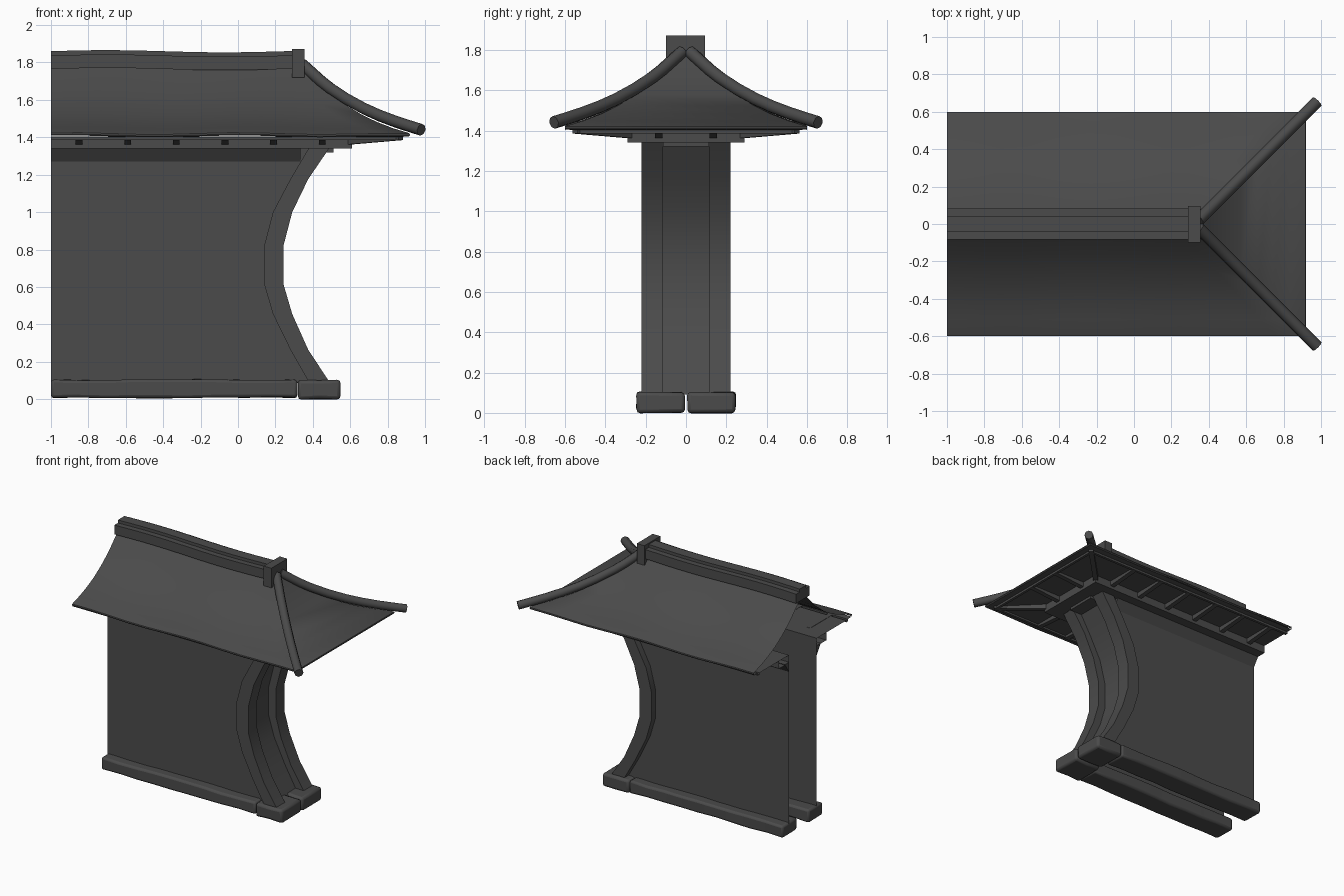
import bpy, bmesh, math, random
from mathutils import Vector

if "Cube" in bpy.data.objects:
    bpy.data.objects.remove(bpy.data.objects["Cube"])

random.seed(4)
dark = bpy.data.materials.new('dark_grey')
dark.diffuse_color = (0.07, 0.07, 0.07, 1)
dark.use_nodes = True
dark.node_tree.nodes["Principled BSDF"].inputs["Base Color"].default_value = dark.diffuse_color


def finish(name, bm, smooth=None):
    bmesh.ops.remove_doubles(bm, verts=bm.verts, dist=0.0005)
    bmesh.ops.recalc_face_normals(bm, faces=bm.faces)
    me = bpy.data.meshes.new(name)
    bm.to_mesh(me)
    bm.free()
    me.materials.append(dark)
    ob = bpy.data.objects.new(name, me)
    bpy.context.collection.objects.link(ob)
    if smooth:
        bpy.ops.object.select_all(action='DESELECT')
        ob.select_set(True)
        bpy.context.view_layer.objects.active = ob
        bpy.ops.object.shade_smooth_by_angle(angle=math.radians(smooth))
    return ob


def prism(name, pts, a, b, axis='y', smooth=None):
    """Extrude a closed outline from a to b; axis y uses (x,z), axis x uses (y,z)."""
    bm = bmesh.new()
    place = (lambda p, d: (p[0], d, p[1])) if axis == 'y' else (lambda p, d: (d, p[0], p[1]))
    ra, rb = [[bm.verts.new(place(p, d)) for p in pts] for d in (a, b)]
    bm.faces.new(ra)
    bm.faces.new(rb)
    for i in range(len(pts)):
        j = (i + 1) % len(pts)
        bm.faces.new((ra[i], ra[j], rb[j], rb[i]))
    return finish(name, bm, smooth)


def box(name, x0, x1, y0, y1, z0, z1, cuts=0, wave=None, jitter=0, bevel=0):
    bm = bmesh.new()
    bmesh.ops.create_cube(bm, size=1)
    for v in bm.verts:
        v.co = Vector((x0 + (v.co.x + .5) * (x1 - x0), y0 + (v.co.y + .5) * (y1 - y0),
                       z0 + (v.co.z + .5) * (z1 - z0)))
    for i in range(cuts):
        x = x0 + (x1 - x0) * (i + 1) / (cuts + 1)
        bmesh.ops.bisect_plane(bm, geom=bm.verts[:] + bm.edges[:] + bm.faces[:],
                               plane_co=(x, 0, 0), plane_no=(1, 0, 0))
    for v in bm.verts:
        if wave:
            v.co.z += wave(v.co.x)
        v.co.y += random.uniform(-jitter, jitter)
        v.co.z += random.uniform(-jitter, jitter)
    ob = finish(name, bm, 40 if bevel else None)
    if bevel:
        m = ob.modifiers.new('bevel', 'BEVEL')
        m.width, m.segments, m.limit_method = bevel, 2, 'ANGLE'
    return ob


HX = 0.32   # ridge end; every roof contour sits d from the ridge


def contour_sweep(name, profile, wave=None, smooth=None, closed=False):
    """Sweep a (distance, height) profile round the open-left roof plan."""
    bm = bmesh.new()
    n = 12
    rows = []
    for d, z in profile:
        xs = [-1 + (HX + d + 1) * i / n for i in range(n + 1)]
        path = [(x, -d) for x in xs] + [(x, d) for x in reversed(xs)]
        rows.append([bm.verts.new((x, y, z + (wave(x) if wave else 0))) for x, y in path])
    pairs = list(zip(rows, rows[1:])) + ([(rows[-1], rows[0])] if closed else [])
    for r, s in pairs:
        for i in range(2 * n + 1):
            bm.faces.new((r[i], r[i + 1], s[i + 1], s[i]))
    return finish(name, bm, smooth)


def ridge_wave(x):
    return 0.006 * math.cos((x + 0.7) * 5)


def eave_wave(x):
    return 0.005 * math.cos(x * 7) if x < 0.6 else 0


# roof skin with rolled eave edge, then the soffit with a stepped rim
slope = [(0, 1.81), (.04, 1.77), (.08, 1.73), (.16, 1.65), (.25, 1.58), (.34, 1.522),
         (.42, 1.483), (.51, 1.448), (.59, 1.424), (.598, 1.42), (.6, 1.412), (.595, 1.405)]
contour_sweep('roof_skin', slope, eave_wave, 40)
contour_sweep('soffit', [(.595, 1.405), (.55, 1.402), (.55, 1.386), (.53, 1.386),
                         (.53, 1.40), (.29, 1.40)])
# box beam on top of the wall
contour_sweep('eave_beam', [(.29, 1.40), (.29, 1.34), (.17, 1.34), (.17, 1.40)], closed=True)

# wedge rafters below the soffit
W = 0.018
wedge = [(.28, 1.402), (.28, 1.362), (.55, 1.385), (.55, 1.402)]
for s in (-1, 1):
    for i in range(6):
        x = -0.85 + 0.26 * i
        prism('side_rafter', [(s * d, z) for d, z in wedge], x - W, x + W, 'x')
    y = s * 0.135
    prism('end_rafter', [(HX + d, z) for d, z in wedge], y - W, y + W)
    # diagonal rafter at the corner
    bm = bmesh.new()
    sides = [[bm.verts.new((HX + d + k * W * .7, s * (d - k * W * .7), z)) for d, z in wedge]
             for k in (-1, 1)]
    for f in sides:
        bm.faces.new(f)
    for i in range(4):
        j = (i + 1) % 4
        bm.faces.new((sides[0][i], sides[0][j], sides[1][j], sides[1][i]))
    finish('corner_rafter', bm)

# ridge in two steps and its end block
box('ridge_base', -1, .31, -.083, .083, 1.765, 1.837, 11, ridge_wave)
box('ridge_cap', -1, .30, -.04, .04, 1.83, 1.86, 11, ridge_wave)
box('ridge_end_block', .29, .355, -.1, .095, 1.72, 1.872)

# round hip poles
hip = [(.01, 1.79), (.06, 1.745), (.11, 1.70), (.16, 1.661), (.25, 1.602), (.34, 1.553),
       (.42, 1.517), (.51, 1.483), (.59, 1.457), (.645, 1.44)]
for s in (-1, 1):
    cu = bpy.data.curves.new('hip_pole', 'CURVE')
    cu.dimensions = '3D'
    cu.bevel_depth, cu.bevel_resolution, cu.use_fill_caps = 0.032, 2, True
    sp = cu.splines.new('POLY')
    sp.points.add(len(hip) - 1)
    for p, (d, z) in zip(sp.points, hip):
        p.co = (HX + .015 + d, s * (d + .01), z, 1)
    cu.materials.append(dark)
    ob = bpy.data.objects.new('hip_pole', cu)
    bpy.context.collection.objects.link(ob)
    bpy.ops.object.select_all(action='DESELECT')
    ob.select_set(True)
    bpy.context.view_layer.objects.active = ob
    bpy.ops.object.convert(target='MESH')
    bpy.ops.object.shade_smooth_by_angle(angle=math.radians(50))

# concave wall end: facing strips and the recessed panel between them
outer = [(.49, .09), (.375, .265), (.29, .455), (.243, .615), (.243, .82), (.29, 1.0),
         (.375, 1.176), (.49, 1.345)]
inner = [(.38, .09), (.28, .265), (.187, .455), (.14, .615), (.14, .82), (.187, 1.0),
         (.28, 1.176), (.38, 1.345)]
for s in (-1, 1):
    prism('curved_strip', outer + inner[::-1], s * .115, s * .22, smooth=35)
bm = bmesh.new()
rows = [[bm.verts.new((x + .04, y, z)) for x, z in inner] for y in (-.115, .115)]
for i in range(len(inner) - 1):
    bm.faces.new((rows[0][i], rows[0][i + 1], rows[1][i + 1], rows[1][i]))
finish('recessed_panel', bm, 35)
box('end_lintel', .3, .51, -.115, .115, 1.32, 1.345)

# wall faces, cornice and base stones on both sides
for s in (-1, 1):
    bm = bmesh.new()
    bm.faces.new([bm.verts.new((x, s * .17, z))
                  for x, z in [(-1, .05)] + [(x + .02, z) for x, z in inner] + [(-1, 1.345)]])
    finish('wall_face', bm)
    prism('cornice', [(s * .17, 1.27), (s * .22, 1.345), (s * .17, 1.345)], -1, .335, 'x')
    y0, y1 = sorted((s * .07, s * .245))
    box('long_stone', -1, .317, y0, y1, .008, .103, 8, None, .004, .015)
    y0, y1 = sorted((s * .006, s * .245))
    box('end_stone', .32, .548, y0, y1, 0, .102, 1, None, .003, .018)
